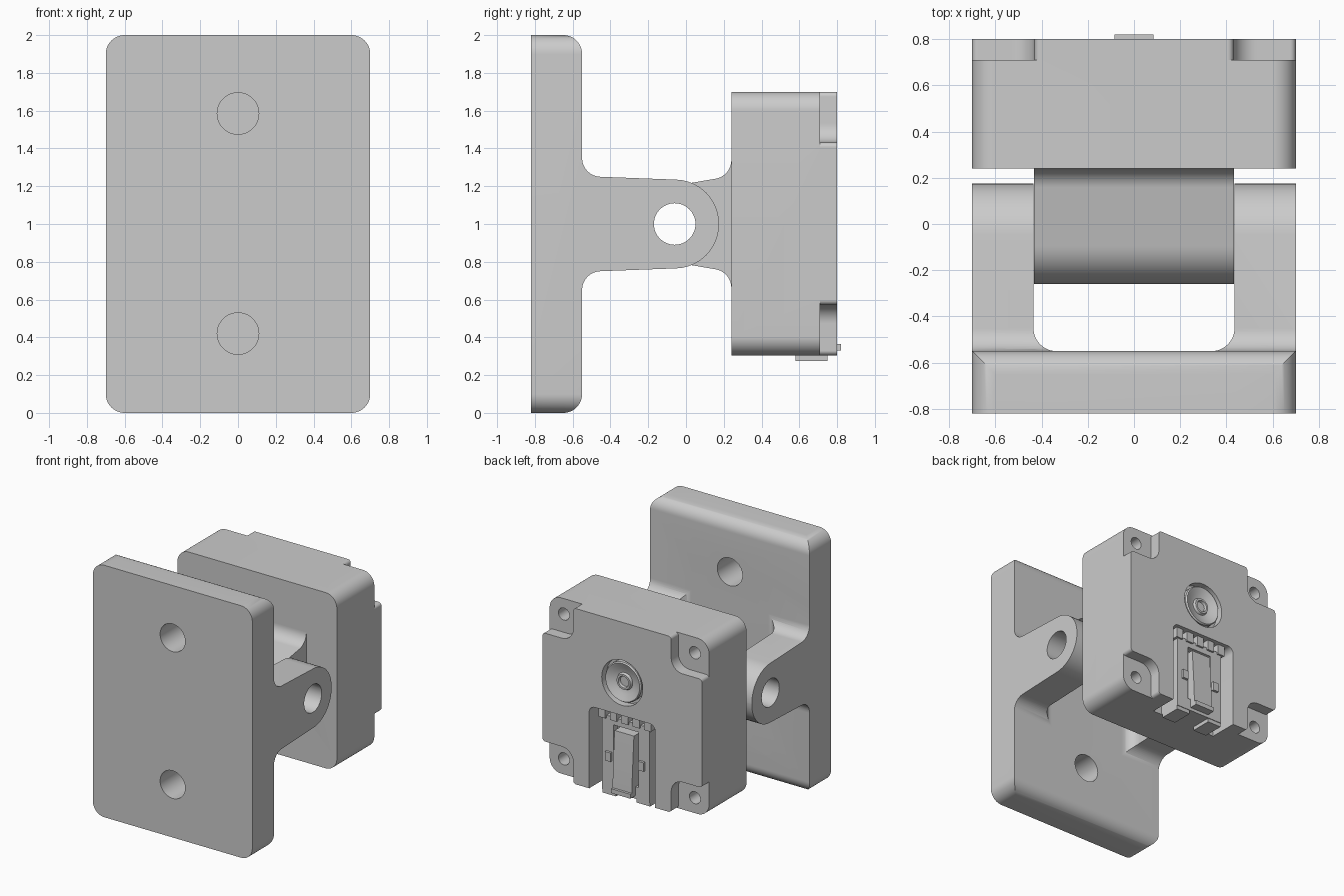
import bpy, bmesh, math
from mathutils import Vector

if "Cube" in bpy.data.objects:
    bpy.data.objects.remove(bpy.data.objects["Cube"])

ZC = 1.0025  # centre height of the sensor housing


def rounded(corners, seg=12):
    """Closed outline from (u, v, radius) corners, with arcs at the radii."""
    out, n = [], len(corners)
    for i, (u, v, r) in enumerate(corners):
        p = Vector((u, v))
        if r == 0:
            out.append(p)
            continue
        a = (Vector(corners[i - 1][:2]) - p).normalized()
        b = (Vector(corners[(i + 1) % n][:2]) - p).normalized()
        half = a.angle(b) / 2
        c = p + (a + b).normalized() * r / math.sin(half)
        t = r / math.tan(half)
        s, e = p + a * t - c, p + b * t - c
        turn = s.angle(e)
        if s.x * e.y - s.y * e.x < 0:
            turn = -turn
        a0 = math.atan2(s.y, s.x)
        for k in range(seg + 1):
            w = a0 + turn * k / seg
            out.append(c + r * Vector((math.cos(w), math.sin(w))))
    return out


def finish(name, bm):
    bmesh.ops.recalc_face_normals(bm, faces=bm.faces)
    me = bpy.data.meshes.new(name)
    bm.to_mesh(me)
    bm.free()
    ob = bpy.data.objects.new(name, me)
    bpy.context.collection.objects.link(ob)
    return ob


def prism(name, pts, axis, a, b):
    """Extrude an outline along an axis from a to b."""
    place = {'X': lambda u, v, w: (w, u, v),
             'Y': lambda u, v, w: (u, w, v),
             'Z': lambda u, v, w: (u, v, w)}[axis]
    bm = bmesh.new()
    lo = [bm.verts.new(place(u, v, a)) for u, v in pts]
    hi = [bm.verts.new(place(u, v, b)) for u, v in pts]
    bm.faces.new(lo)
    bm.faces.new(hi)
    for i in range(len(pts)):
        j = (i + 1) % len(pts)
        bm.faces.new((lo[i], lo[j], hi[j], hi[i]))
    return finish(name, bm)


def rect(u0, u1, v0, v1, r=0):
    return rounded([(u0, v0, r), (u1, v0, r), (u1, v1, r), (u0, v1, r)])


def box(name, x0, x1, y0, y1, z0, z1):
    return prism(name, rect(x0, x1, z0, z1), 'Y', y0, y1)


def rod(name, u, v, r, axis, a, b, n=48):
    pts = [(u + r * math.cos(2 * math.pi * k / n), v + r * math.sin(2 * math.pi * k / n)) for k in range(n)]
    return prism(name, pts, axis, a, b)


def boolean(ob, tool, op='DIFFERENCE'):
    m = ob.modifiers.new("cut", 'BOOLEAN')
    m.operation, m.solver, m.object = op, 'EXACT', tool
    bpy.context.view_layer.objects.active = ob
    bpy.ops.object.modifier_apply(modifier=m.name)
    bpy.data.objects.remove(tool, do_unlink=True)


def lathe_y(name, prof, x, z, n=48):
    """Revolve (radius, y) points around a line along y."""
    bm = bmesh.new()
    rings = []
    for r, y in prof:
        if r == 0:
            rings.append([bm.verts.new((x, y, z))] * n)
        else:
            rings.append([bm.verts.new((x + r * math.cos(2 * math.pi * k / n), y,
                                        z + r * math.sin(2 * math.pi * k / n))) for k in range(n)])
    for p, q in zip(rings, rings[1:]):
        for k in range(n):
            j = (k + 1) % n
            bm.faces.new(list(dict.fromkeys((p[k], p[j], q[j], q[k]))))
    return finish(name, bm)


# Wall bracket: side profile of plate plus arm, trimmed to the plate outline
upper = [(-0.82, 2, 0), (-0.55, 2, 0.1), (-0.55, 1.2535, 0.1), (0.175, 1.2264, 0.234)]
side = upper + [(y, 2 - z, r) for y, z, r in reversed(upper)]
bracket = prism("wall_bracket", rounded(side), 'X', -0.7, 0.7)
boolean(bracket, prism("outline", rect(-0.7, 0.7, 0, 2, 0.1), 'Y', -1, 1), 'INTERSECT')
gap = rounded([(-0.435, -0.55, 0.1), (0.435, -0.55, 0.1), (0.435, 0.5, 0), (-0.435, 0.5, 0)])
boolean(bracket, prism("arm_gap", gap, 'Z', 0.4, 1.6))
for z in (0.42, 1.585):
    # stop short of the arms so that only the plate is drilled
    boolean(bracket, rod("plate_hole", 0, z, 0.11, 'Y', -1, -0.4))
boolean(bracket, rod("pivot_hole", -0.06, 1, 0.11, 'X', -1, 1))

# Pivot knuckle between the arms
top = [(-0.26, 1.1689, 0.199), (0.24, 1.2539, 0.1), (0.24, 1.34, 0), (0.3, 1.34, 0)]
prof = top + [(y, 2 - z, r) for y, z, r in reversed(top)]
knuckle = prism("pivot_knuckle", rounded(prof), 'X', -0.432, 0.432)
boolean(knuckle, rod("pivot_hole", -0.06, 1, 0.11, 'X', -1, 1))

# Sensor housing with corner pockets and screw holes
housing = prism("sensor_housing", rect(-0.7, 0.7, 0.305, 1.70, 0.1), 'Y', 0.24, 0.80)
boolean(housing, knuckle, 'UNION')
pocket = rounded([(0.43, 0.43, 0.1), (0.7, 0.43, 0.025), (0.7, 0.40, 0), (0.85, 0.40, 0),
                  (0.85, 0.85, 0), (0.40, 0.85, 0), (0.40, 0.6975, 0), (0.43, 0.6975, 0.025)])
for sx in (-1, 1):
    for sz in (-1, 1):
        pts = [(sx * p.x, ZC + sz * p.y) for p in pocket]
        boolean(housing, prism("corner_pocket", pts, 'Y', 0.71, 0.9))
        boolean(housing, rod("screw_hole", sx * 0.575, ZC + sz * 0.575, 0.048, 'Y', 0.4, 0.9, 32))

# Lens recess and connector recess
boolean(housing, rod("lens_recess", 0, 1.22, 0.18, 'Y', 0.74, 0.9))
port = rounded([(-0.29, 0.2, 0), (0.29, 0.2, 0), (0.29, 0.96, 0.05), (-0.29, 0.96, 0.05)])
boolean(housing, prism("port_recess", port, 'Y', 0.57, 0.9))

# Dished lens with raised rim and centre eye
lens = lathe_y("lens", [(0, 0.765), (0.04, 0.765), (0.045, 0.785), (0.06, 0.785), (0.068, 0.765),
                        (0.10, 0.772), (0.135, 0.79), (0.15, 0.795), (0.158, 0.785),
                        (0.158, 0.735), (0, 0.735)], 0, 1.22)

# Connector plug: body, latch, side clips, bottom tabs and contact teeth
plug = box("plug_body", -0.21, 0.21, 0.56, 0.755, 0.305, 0.90)
boolean(plug, box("latch_window", -0.11, 0.11, 0.70, 0.9, 0.40, 0.84))
latch = [(0.69, 0.81), (0.775, 0.81), (0.795, 0.5), (0.80, 0.365), (0.82, 0.365), (0.82, 0.33), (0.69, 0.33)]
prism("latch", latch, 'X', -0.085, 0.085)
for s in (-1, 1):
    box("latch_clip", s * 0.145 - 0.025, s * 0.145 + 0.025, 0.74, 0.775, 0.55, 0.62)
    box("bottom_tab", s * 0.15 - 0.06, s * 0.15 + 0.06, 0.58, 0.75, 0.275, 0.31)
for i in range(5):
    x = (i - 2) * 0.1
    box("contact_tooth", x - 0.03, x + 0.03, 0.60, 0.77, 0.88, 0.965)

# Smooth the rounded faces and keep hard edges crisp
for ob in list(bpy.context.scene.objects):
    bpy.ops.object.select_all(action='DESELECT')
    ob.select_set(True)
    bpy.context.view_layer.objects.active = ob
    bpy.ops.object.shade_smooth_by_angle(angle=math.radians(30))
